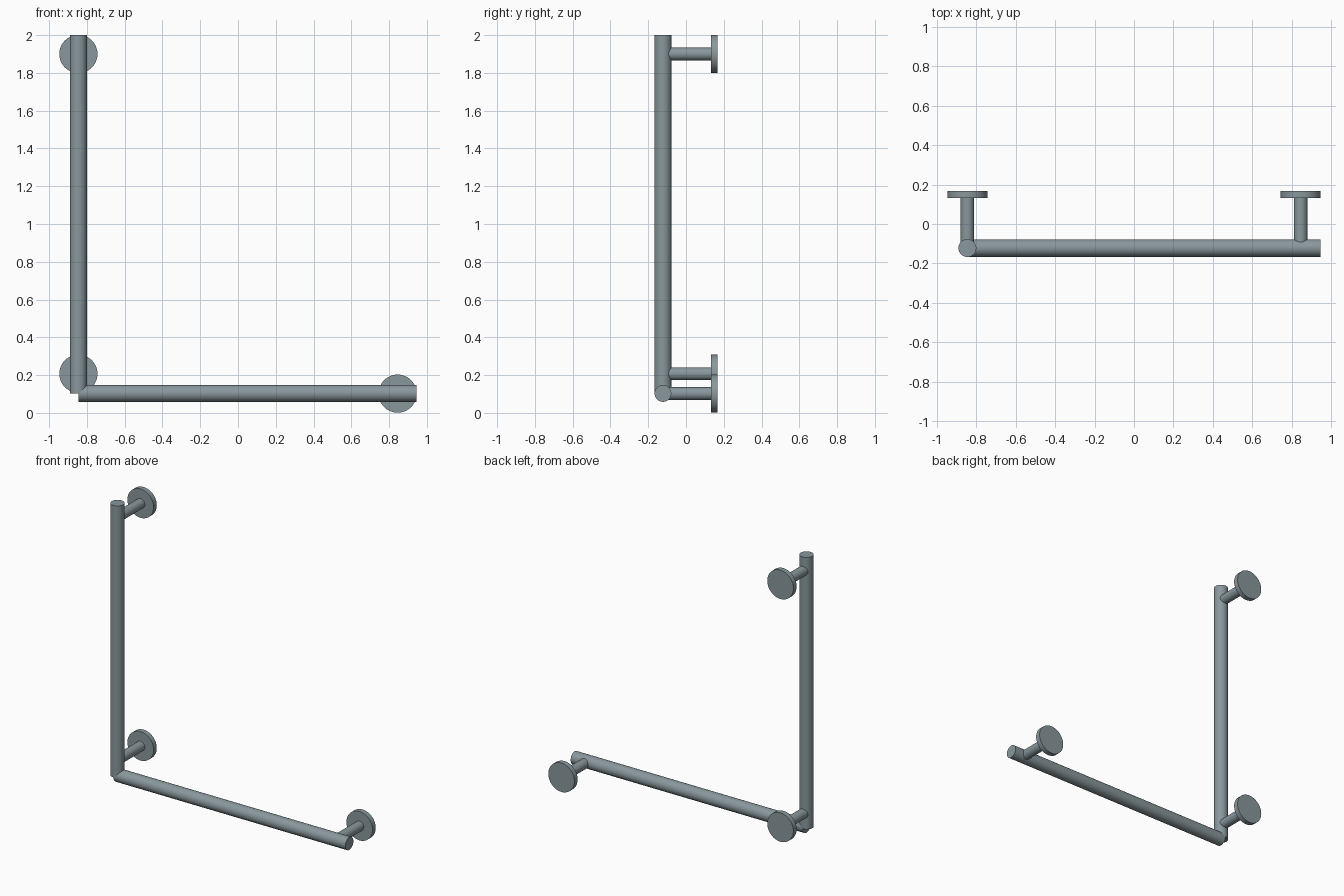
import bpy
from mathutils import Vector

if "Cube" in bpy.data.objects:
    bpy.data.objects.remove(bpy.data.objects["Cube"])

metal = bpy.data.materials.new("blue_grey_metal")
metal.diffuse_color = (0.25, 0.31, 0.335, 1)
metal.use_nodes = True
metal.node_tree.nodes["Principled BSDF"].inputs["Base Color"].default_value = metal.diffuse_color


def rod(name, start, end, radius, sides=32):
    """Capped cylinder running from start to end."""
    a, b = Vector(start), Vector(end)
    bpy.ops.mesh.primitive_cylinder_add(vertices=sides, radius=radius,
                                        depth=(b - a).length, location=(a + b) / 2)
    ob = bpy.context.object
    ob.name = name
    ob.rotation_euler = (b - a).to_track_quat('Z', 'Y').to_euler()
    ob.data.materials.append(metal)
    bpy.ops.object.shade_smooth_by_angle()
    return ob


X = 0.845          # post spacing from centre
BAR_Y = -0.122     # depth of the bar axes
BAR_Z = 0.103      # height of the horizontal bar

# L-shaped grab bar
rod("vertical_bar", (-X, BAR_Y, BAR_Z), (-X, BAR_Y, 2.0), 0.0455)
rod("horizontal_bar", (-X, BAR_Y, BAR_Z), (0.945, BAR_Y, BAR_Z), 0.0445)

# Wall posts, each with a round mounting flange
for label, x, z in (("top", -X, 1.9), ("corner", -X, 0.207), ("end", X, 0.102)):
    rod(label + "_post", (x, BAR_Y, z), (x, 0.14, z), 0.034)
    rod(label + "_flange", (x, 0.132, z), (x, 0.167, z), 0.101, 48)
